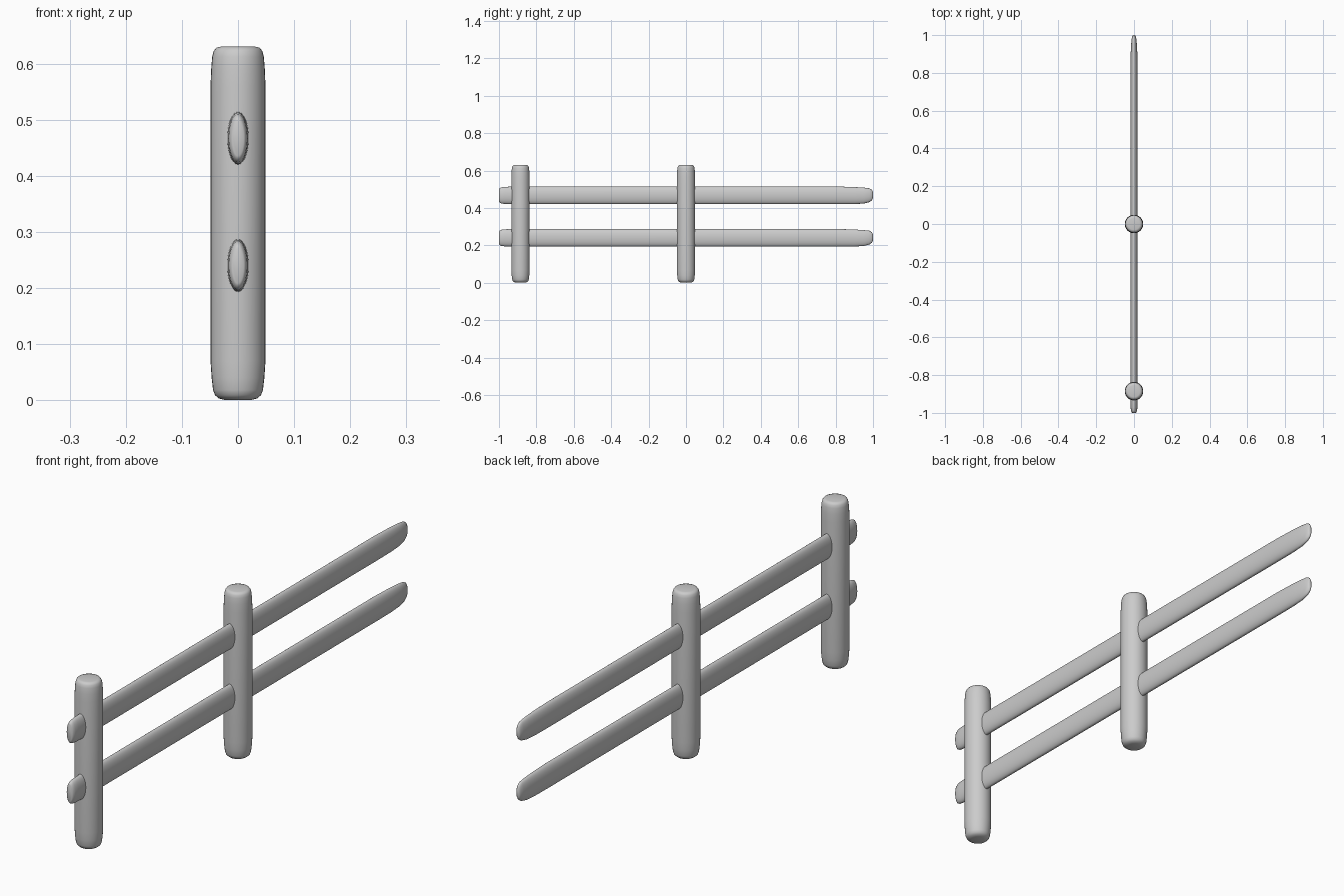
import bpy, bmesh, math
from mathutils import Vector

if "Cube" in bpy.data.objects:
    bpy.data.objects.remove(bpy.data.objects["Cube"])

SIDES = 32


def loft(name, sections, place):
    """Skin elliptical sections (pos, half_a, half_b, shift_b) along an axis and cap both ends."""
    bm = bmesh.new()
    rings = []
    for pos, a, b, shift in sections:
        ring = []
        for i in range(SIDES):
            t = 2 * math.pi * i / SIDES
            ring.append(bm.verts.new(place(pos, a * math.cos(t), b * math.sin(t) + shift)))
        rings.append(ring)
    for r0, r1 in zip(rings, rings[1:]):
        for i in range(SIDES):
            j = (i + 1) % SIDES
            bm.faces.new((r0[i], r0[j], r1[j], r1[i]))
    bm.faces.new(rings[0])
    bm.faces.new(rings[-1])
    bmesh.ops.recalc_face_normals(bm, faces=bm.faces)
    mesh = bpy.data.meshes.new(name)
    bm.to_mesh(mesh)
    bm.free()
    mesh.shade_smooth()
    obj = bpy.data.objects.new(name, mesh)
    bpy.context.collection.objects.link(obj)
    return obj


# Round posts with softened ends: (height, radius)
post_profile = [(0.0, 0.022), (0.003, 0.034), (0.009, 0.041), (0.018, 0.0445),
                (0.04, 0.047), (0.07, 0.049), (0.56, 0.049), (0.59, 0.0478),
                (0.612, 0.046), (0.622, 0.0435), (0.628, 0.039), (0.63, 0.031)]
for name, y in (("end_post", -0.885), ("middle_post", 0.0)):
    post = loft(name, [(z, r, r, 0) for z, r in post_profile],
                lambda p, a, b: Vector((a, b, p)))
    post.location.y = y

# Flattened rails, blunt near end and tapered far end: (y, half width, half height, z shift)
rail_profile = [(-1.0, 0.010, 0.032, 0.0), (-0.997, 0.0135, 0.038, 0.0),
                (-0.988, 0.0165, 0.043, 0.0), (-0.97, 0.0178, 0.0455, 0.0),
                (-0.93, 0.019, 0.047, 0.0), (0.82, 0.019, 0.047, 0.0),
                (0.90, 0.0178, 0.0455, -0.001), (0.95, 0.0155, 0.0425, -0.001),
                (0.98, 0.0125, 0.037, 0.001), (0.993, 0.009, 0.029, 0.002),
                (1.0, 0.005, 0.017, 0.002)]
for name, z in (("lower_rail", 0.24), ("upper_rail", 0.467)):
    rail = loft(name, rail_profile, lambda p, a, b: Vector((a, p, b)))
    rail.location.z = z
